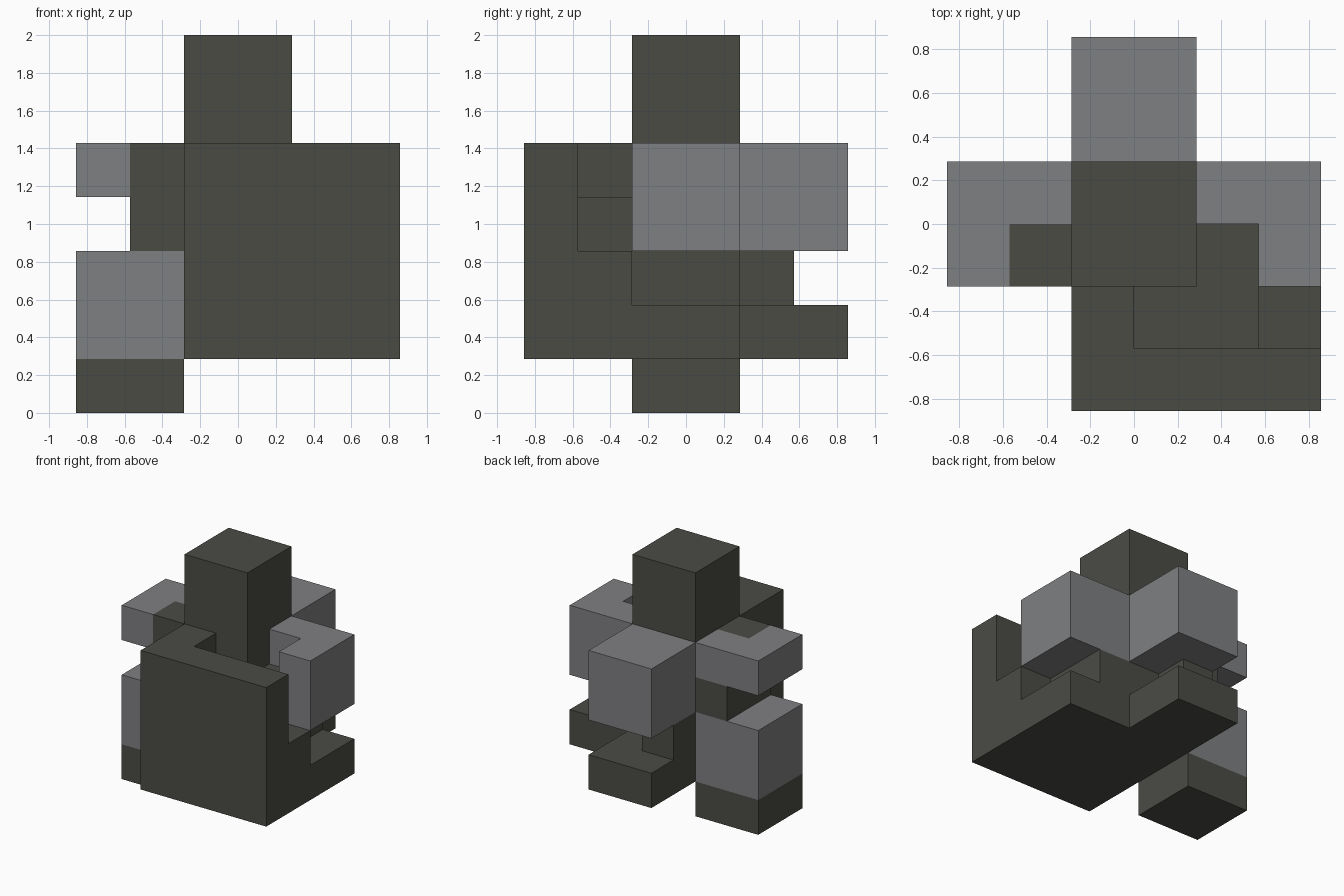
import bpy, bmesh
from mathutils import Vector

if "Cube" in bpy.data.objects:
    bpy.data.objects.remove(bpy.data.objects["Cube"])

U = 2 / 7  # every block edge lies on a 2/7 grid


def material(name, rgb):
    m = bpy.data.materials.new(name)
    m.diffuse_color = (*rgb, 1)
    m.use_nodes = True
    m.node_tree.nodes["Principled BSDF"].inputs["Base Color"].default_value = m.diffuse_color
    return m


dark = material("dark olive grey", (0.070, 0.070, 0.060))
grey = material("mid grey", (0.212, 0.215, 0.223))


def block_solid(name, mat, boxes):
    """One clean shell around a union of grid boxes (x0, x1, y0, y1, z0, z1)."""
    cells = {(x, y, z)
             for x0, x1, y0, y1, z0, z1 in boxes
             for x in range(x0, x1) for y in range(y0, y1) for z in range(z0, z1)}
    bm = bmesh.new()
    for cell in cells:
        for axis in range(3):
            for side in (0, 1):
                neighbour = list(cell)
                neighbour[axis] += 2 * side - 1
                if tuple(neighbour) in cells:
                    continue
                a, b = (axis + 1) % 3, (axis + 2) % 3
                corners = []
                for da, db in ((0, 0), (1, 0), (1, 1), (0, 1)):
                    p = Vector(cell)
                    p[axis] += side
                    p[a] += da
                    p[b] += db
                    corners.append(bm.verts.new(p * U))
                bm.faces.new(corners if side else corners[::-1])
    bmesh.ops.remove_doubles(bm, verts=bm.verts[:], dist=1e-4)
    bmesh.ops.dissolve_limit(bm, angle_limit=0.01, verts=bm.verts[:], edges=bm.edges[:])
    mesh = bpy.data.meshes.new(name)
    bm.to_mesh(mesh)
    bm.free()
    mesh.materials.append(mat)
    obj = bpy.data.objects.new(name, mesh)
    bpy.context.collection.objects.link(obj)
    return obj


# Dark interlocking core
block_solid("core", dark, [
    (-1, 1, -1, 1, 1, 7),     # upright bar
    (-1, 3, -3, -2, 1, 5),    # front wall
    (-1, 0, -2, -1, 1, 5),    # wall return beside the bar
    (0, 2, -2, -1, 1, 4),     # step behind the wall
    (1, 2, -1, 0, 1, 4),      # step filling the right arm notch
    (2, 3, -2, -1, 1, 3),     # low right step
    (1, 2, -1, 1, 2, 3),      # riser under the right arm
    (1, 3, -1, 1, 1, 2),      # right base slab
    (-1, 1, 1, 3, 1, 2),      # back base slab
    (-1, 0, 1, 2, 2, 3),      # riser under the back arm
    (-2, -1, -1, 1, 3, 4),    # left connector
    (-2, -1, -1, 0, 4, 5),    # left connector peg
])

# Grey arms around the core
block_solid("right_arm", grey, [(2, 3, -1, 1, 3, 5), (1, 2, 0, 1, 3, 5)])
block_solid("back_arm", grey, [(-1, 1, 1, 3, 3, 5)])
block_solid("left_upper_arm", grey, [(-3, -2, -1, 1, 4, 5), (-2, -1, 0, 1, 4, 5)])
block_solid("left_lower_arm", grey, [(-3, -1, -1, 1, 1, 3)])

# Dark foot below the left arm
block_solid("left_foot", dark, [(-3, -1, -1, 1, 0, 1)])
